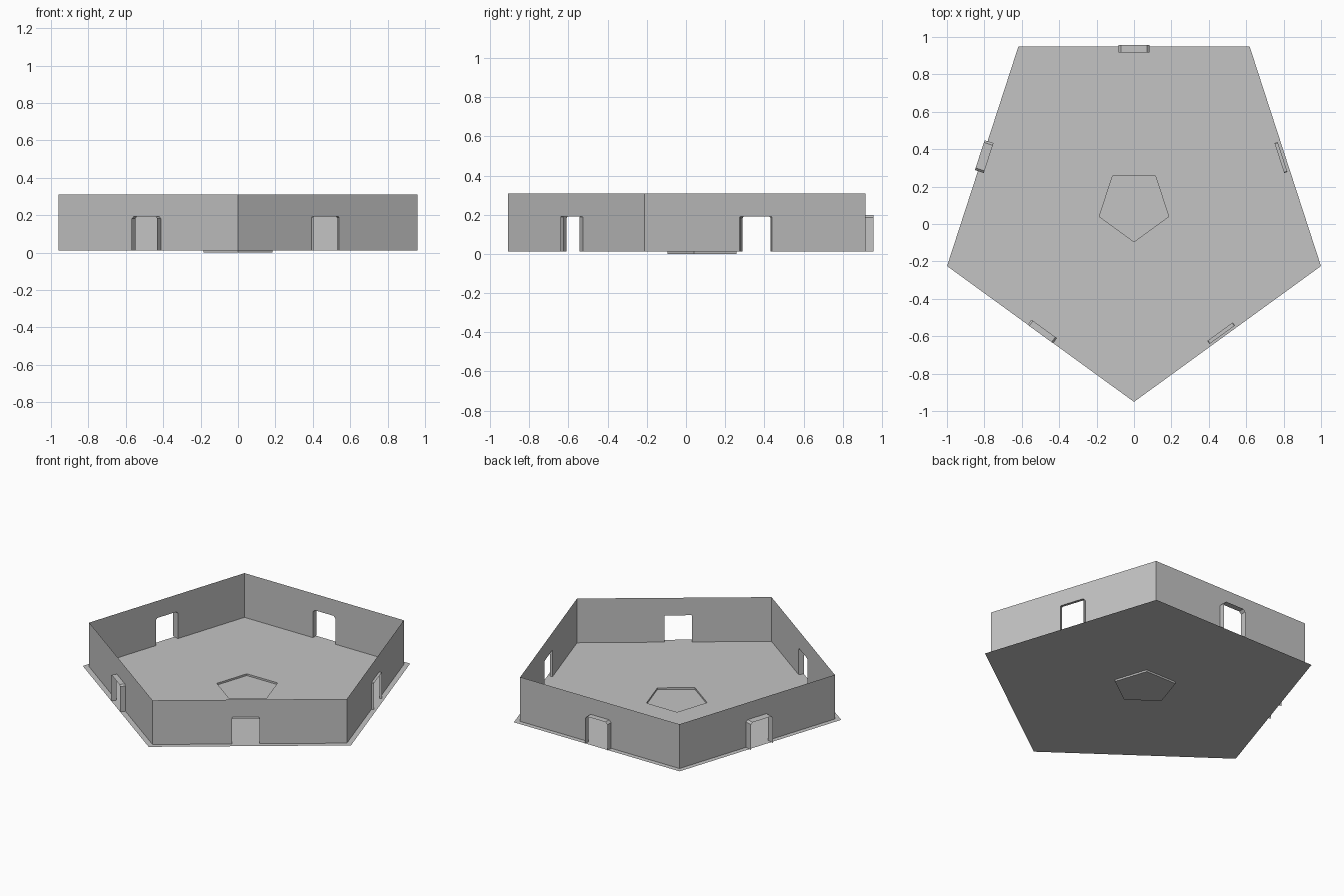
import bpy
import bmesh
from math import cos, sin, radians
from mathutils import Vector

if "Cube" in bpy.data.objects:
    bpy.data.objects.remove(bpy.data.objects["Cube"], do_unlink=True)

grey = bpy.data.materials.new("plain_grey")
grey.use_nodes = True
colour = (0.55, 0.55, 0.55, 1)
grey.diffuse_color = colour
grey.node_tree.nodes["Principled BSDF"].inputs["Base Color"].default_value = colour

CENTRE_Y = 0.1
FLOOR_Z = 0.012
WALL_TOP = 0.31
DOOR_HALF = 0.084


def pentagon(radius, z):
    """Corners run counter-clockwise from the front point."""
    angles = [radians(-90 + 72 * i) for i in range(5)]
    return [Vector((radius * cos(a), CENTRE_Y + radius * sin(a), z)) for a in angles]


def build(name, polygons):
    bm = bmesh.new()
    for points in polygons:
        bm.faces.new([bm.verts.new(p) for p in points])
    bmesh.ops.remove_doubles(bm, verts=bm.verts, dist=0.0001)
    mesh = bpy.data.meshes.new(name)
    bm.to_mesh(mesh)
    bm.free()
    mesh.materials.append(grey)
    obj = bpy.data.objects.new(name, mesh)
    bpy.context.collection.objects.link(obj)
    return obj


def strips(a, b, closed):
    """Quads joining two matching rows of points."""
    n = len(a)
    return [(a[i], a[(i + 1) % n], b[(i + 1) % n], b[i])
            for i in range(n if closed else n - 1)]


# Floor with a shallow sunken pentagon
rim = pentagon(1.051, FLOOR_Z)
pit_top = pentagon(0.195, FLOOR_Z)
pit_base = pentagon(0.195, 0)
build("floor", strips(rim, pit_top, True))
build("floor_pit", strips(pit_top, pit_base, True) + [pit_base])

# Walls: name, doorway shift along wall, frame depth, door top, corner cut
walls = [
    ("front_left", -0.025, 0.020, 0.192, 0.004),
    ("left", 0.0, 0.018, 0.192, 0.004),
    ("back", 0.0, 0.040, 0.200, 0.015),
    ("right", 0.0, 0.050, 0.195, 0.012),
    ("front_right", 0.0, 0.034, 0.192, 0.010),
]
corners = pentagon(1.01, FLOOR_Z)
for i, (name, shift, depth, top, cut) in enumerate(walls):
    start, end = corners[i], corners[(i + 1) % 5]
    length = (end - start).length
    along = (end - start) / length
    outward = Vector((along.y, -along.x, 0))

    def place(s, z):
        return start + along * s + Vector((0, 0, z - FLOOR_Z))

    a = length / 2 + shift - DOOR_HALF
    b = a + 2 * DOOR_HALF
    doorway = [place(s, z) for s, z in (
        (a, FLOOR_Z), (a, top - cut), (a + cut, top),
        (b - cut, top), (b, top - cut), (b, FLOOR_Z))]
    build(name + "_wall", [[start] + doorway + [
        end, place(length, WALL_TOP), place(0, WALL_TOP)]])

    # Thin door surround standing out from the wall
    outer = [p + outward * depth for p in doorway]
    build(name + "_door_frame", strips(doorway, outer, False))
